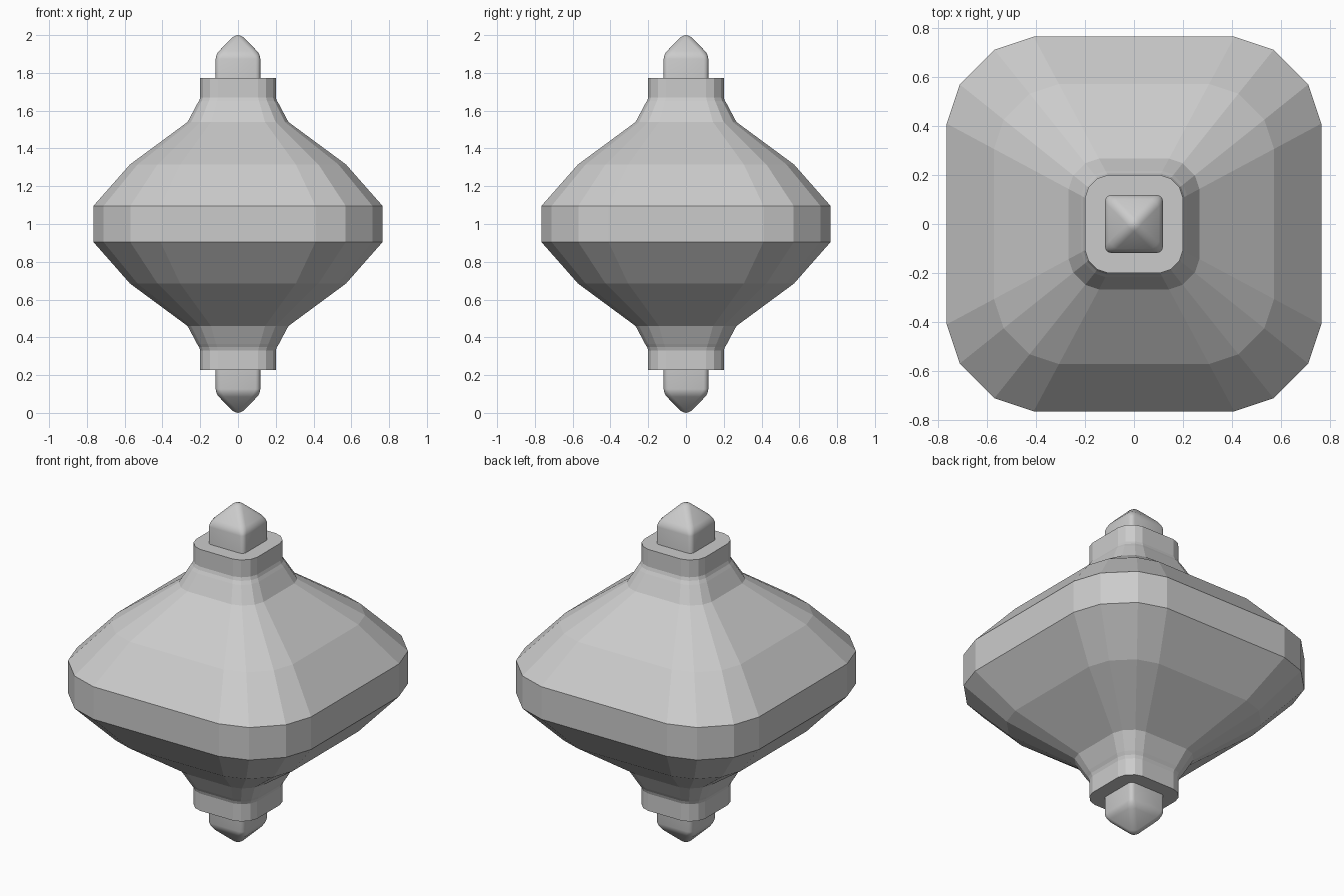
import bpy
import bmesh
from math import radians
from mathutils import Vector

cube = bpy.data.objects.get("Cube")
if cube:
    bpy.data.objects.remove(cube, do_unlink=True)

MID = 1.0  # height of the symmetry plane

grey = bpy.data.materials.new("plain grey")
grey.use_nodes = True
color = (0.6, 0.6, 0.6, 1)
grey.diffuse_color = color
grey.node_tree.nodes["Principled BSDF"].inputs["Base Color"].default_value = color


def add_object(name, bm):
    bmesh.ops.recalc_face_normals(bm, faces=bm.faces)
    mesh = bpy.data.meshes.new(name)
    bm.to_mesh(mesh)
    bm.free()
    mesh.materials.append(grey)
    obj = bpy.data.objects.new(name, mesh)
    bpy.context.collection.objects.link(obj)
    return obj


def rounded_square(bm, half, z):
    """Ring of twelve points: a square with two-step chamfered corners."""
    corner = [(1, 0.536), (0.93, 0.745), (0.745, 0.93), (0.536, 1)]
    ring = []
    for turn in range(4):
        for x, y in corner:
            for _ in range(turn):
                x, y = -y, x
            if not ring or (ring[-1].co.xy - Vector((x, y)) * half).length > 1e-5:
                ring.append(bm.verts.new((x * half, y * half, z)))
    return ring


# Body: half profile (half width, distance from the middle), mirrored
half_profile = [(0.765, 0.096), (0.572, 0.315), (0.267, 0.54),
                (0.217, 0.634), (0.206, 0.652), (0.2, 0.67), (0.2, 0.772)]
profile = [(r, MID - h) for r, h in reversed(half_profile)]
profile += [(r, MID + h) for r, h in half_profile]
bm = bmesh.new()
rings = [rounded_square(bm, r, z) for r, z in profile]
for low, high in zip(rings, rings[1:]):
    for i in range(len(low)):
        j = (i + 1) % len(low)
        bm.faces.new((low[i], low[j], high[j], high[i]))
bm.faces.new(rings[0])
bm.faces.new(rings[-1])
body = add_object("body", bm)


# Tips: square posts with soft pyramid points
def add_tip(name, side):
    half, base, shoulder, peak = 0.118, 0.72, 0.9, 1.03
    bm = bmesh.new()
    square = [(-half, -half), (half, -half), (half, half), (-half, half)]
    low = [bm.verts.new((x, y, base)) for x, y in square]
    high = [bm.verts.new((x, y, shoulder)) for x, y in square]
    apex = bm.verts.new((0, 0, peak))
    bm.faces.new(low)
    for i in range(4):
        j = (i + 1) % 4
        bm.faces.new((low[i], low[j], high[j], high[i]))
        bm.faces.new((high[i], high[j], apex))
    edges = [e for e in bm.edges if not all(v in low for v in e.verts)]
    bmesh.ops.bevel(bm, geom=edges, offset=0.025, offset_type='OFFSET',
                    segments=4, profile=0.5, affect='EDGES')
    # Settle the rounded point at exact height and place it on its end
    top = max(v.co.z for v in bm.verts)
    for v in bm.verts:
        if v.co.z > 0.86:
            v.co.z = 0.86 + (v.co.z - 0.86) * 0.14 / (top - 0.86)
        v.co.z = MID + side * v.co.z
    tip = add_object(name, bm)
    bpy.ops.object.select_all(action='DESELECT')
    tip.select_set(True)
    bpy.context.view_layer.objects.active = tip
    bpy.ops.object.shade_smooth_by_angle(angle=radians(30))


add_tip("upper_tip", 1)
add_tip("lower_tip", -1)
